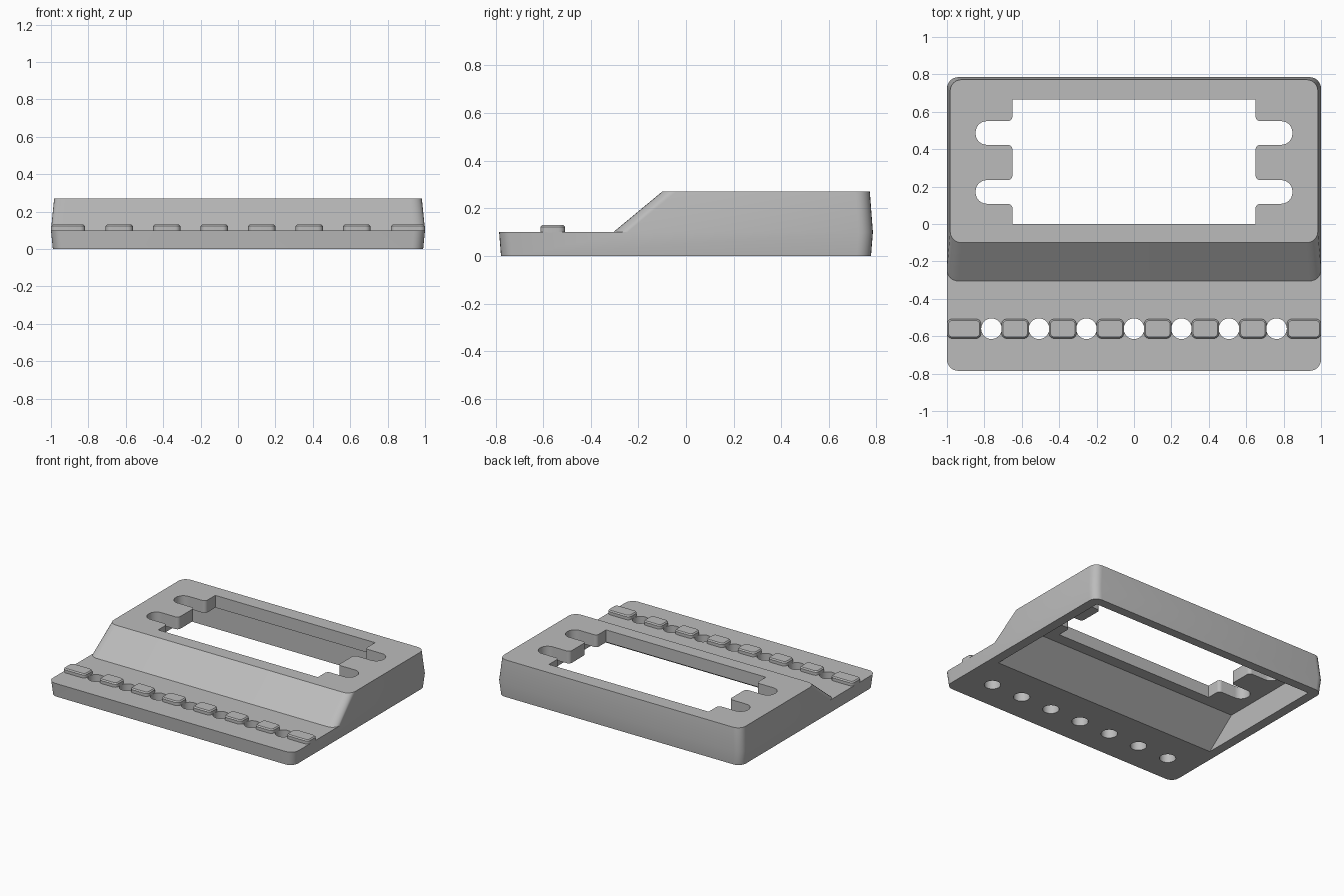
import bpy, bmesh, math
from mathutils import Vector

if "Cube" in bpy.data.objects:
    bpy.data.objects.remove(bpy.data.objects["Cube"], do_unlink=True)

grey = bpy.data.materials.new("plain grey")
grey.use_nodes = True
colour = (0.5, 0.5, 0.5, 1)
grey.diffuse_color = colour
grey.node_tree.nodes["Principled BSDF"].inputs["Base Color"].default_value = colour


def fillet(points, steps=6):
    """Round the corners of a 2D outline given as (x, y, radius)."""
    result = []
    for i, (x, y, r) in enumerate(points):
        p = Vector((x, y))
        if r == 0:
            result.append(p)
            continue
        a = (Vector(points[i - 1][:2]) - p).normalized()
        b = (Vector(points[(i + 1) % len(points)][:2]) - p).normalized()
        # right-angled corners only
        centre = p + (a + b) * r
        for k in range(steps + 1):
            t = k / steps * math.pi / 2
            result.append(centre - b * r * math.cos(t) - a * r * math.sin(t))
    return result


def rectangle(x0, x1, y0, y1, r=0):
    return fillet([(x0, y0, r), (x1, y0, r), (x1, y1, r), (x0, y1, r)])


def loft(name, sections):
    """Solid through a stack of (height, outline) sections."""
    bm = bmesh.new()
    rings = [[bm.verts.new((p.x, p.y, z)) for p in outline] for z, outline in sections]
    bm.faces.new(rings[0])
    bm.faces.new(rings[-1])
    for low, high in zip(rings, rings[1:]):
        for i in range(len(low)):
            bm.faces.new((low[i - 1], low[i], high[i], high[i - 1]))
    bmesh.ops.recalc_face_normals(bm, faces=bm.faces)
    mesh = bpy.data.meshes.new(name)
    bm.to_mesh(mesh)
    bm.free()
    mesh.materials.append(grey)
    obj = bpy.data.objects.new(name, mesh)
    bpy.context.collection.objects.link(obj)
    return obj


def combine(target, other, operation):
    """Apply a boolean and drop the helper."""
    mod = target.modifiers.new("boolean", "BOOLEAN")
    mod.operation = operation
    mod.solver = "EXACT"
    mod.object = other
    bpy.context.view_layer.objects.active = target
    bpy.ops.object.modifier_apply(modifier=mod.name)
    bpy.data.objects.remove(other, do_unlink=True)


def smooth(obj):
    bpy.ops.object.select_all(action="DESELECT")
    obj.select_set(True)
    bpy.context.view_layer.objects.active = obj
    bpy.ops.object.shade_smooth_by_angle(angle=math.radians(30))


# Base plate and raised housing with a sloped front
housing = loft("housing", [
    (0, rectangle(-0.99, 0.99, -0.777, 0.777, 0.06)),
    (0.1, rectangle(-1, 1, -0.785, 0.785, 0.06))])
raised = loft("raised_part", [
    (0.05, rectangle(-0.96, 0.96, -0.26, 0.75, 0.06)),
    (0.1, rectangle(-1, 1, -0.305, 0.785, 0.06)),
    (0.27, rectangle(-0.983, 0.983, -0.1, 0.772, 0.06))])
combine(housing, raised, "UNION")

# Hollow underside following the slope
hollow = loft("hollow", [
    (-0.02, rectangle(-0.92, 0.92, -0.335, 0.71)),
    (0.18, rectangle(-0.92, 0.92, -0.085, 0.71))])
combine(housing, hollow, "DIFFERENCE")

# Top window with two rounded slots on each side
right_edge = [(0.65, 0, 0)]
for y0, y1 in ((0.108, 0.235), (0.423, 0.55)):
    right_edge += [(0.65, y0, 0.025), (0.847, y0, 0.06),
                   (0.847, y1, 0.06), (0.65, y1, 0.025)]
right_edge.append((0.65, 0.665, 0))
outline = fillet(right_edge + [(-x, y, r) for x, y, r in reversed(right_edge)])
combine(housing, loft("window", [(0.12, outline), (0.35, outline)]), "DIFFERENCE")

# Row of round holes through the front plate
PITCH, ROW = 0.254, -0.56
for i in range(-3, 4):
    circle = [Vector((i * PITCH + 0.055 * math.cos(t * math.pi / 16),
                      ROW + 0.055 * math.sin(t * math.pi / 16))) for t in range(32)]
    combine(housing, loft("hole", [(-0.05, circle), (0.2, circle)]), "DIFFERENCE")
smooth(housing)

# Raised pads between the holes, with wider pads at both ends
spans = [((i - 2.5) * PITCH - 0.073, (i - 2.5) * PITCH + 0.073) for i in range(6)]
spans += [(-1, -0.817), (0.817, 1)]
for x0, x1 in spans:
    sections = []
    for z, inset in ((0.098, 0), (0.122, 0), (0.13, 0.008)):
        sections.append((z, rectangle(x0 + inset, x1 - inset, ROW - 0.052 + inset,
                                      ROW + 0.052 - inset, 0.028 - inset)))
    smooth(loft("pad", sections))
